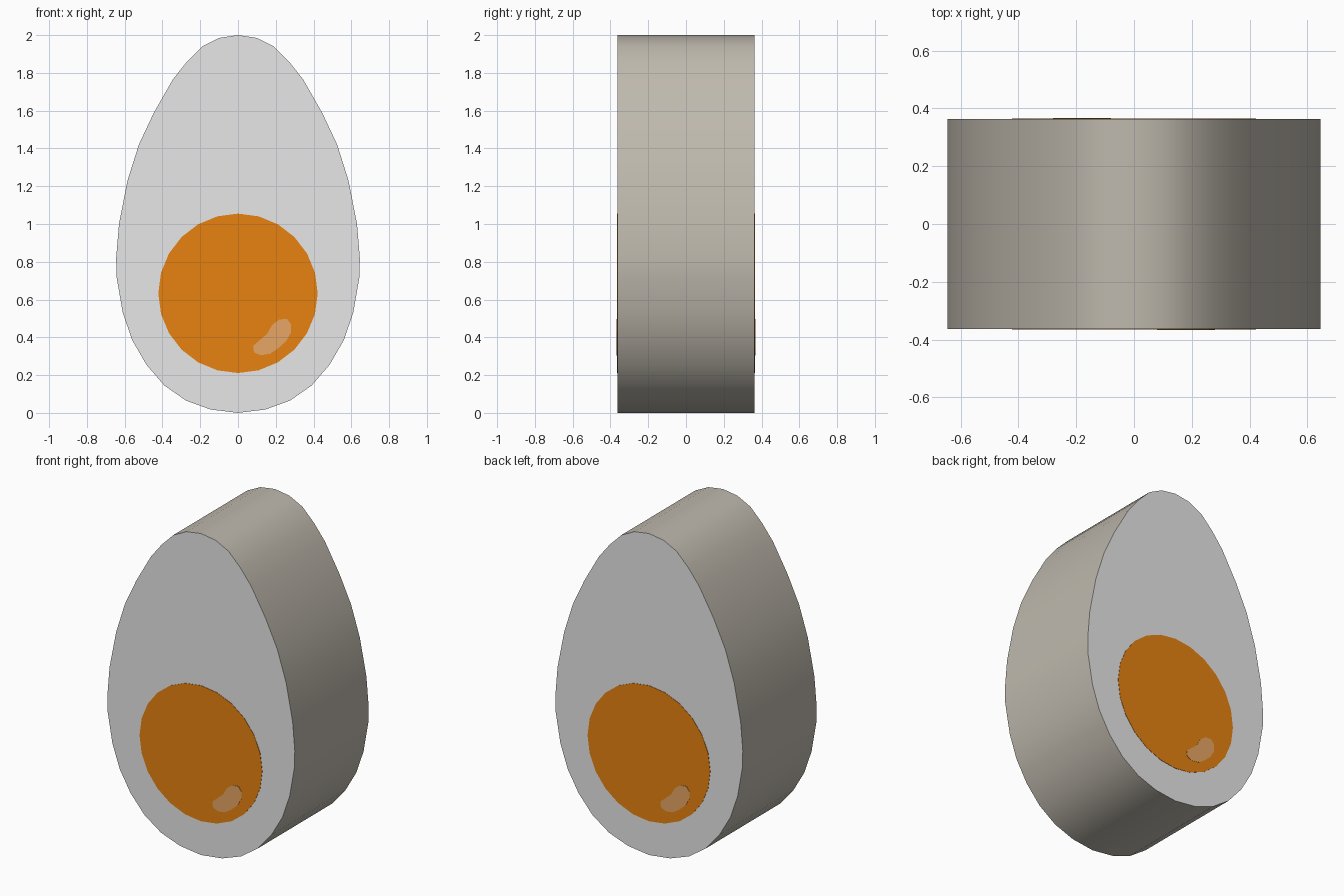
import bpy, bmesh, math

if "Cube" in bpy.data.objects:
    bpy.data.objects.remove(bpy.data.objects["Cube"])

DEPTH = 0.363  # half thickness of the slice


def material(name, rgb):
    m = bpy.data.materials.new(name)
    m.diffuse_color = (*rgb, 1.0)
    m.use_nodes = True
    m.node_tree.nodes["Principled BSDF"].inputs["Base Color"].default_value = m.diffuse_color
    return m


shell_mat = material("warm grey shell", (0.52, 0.485, 0.42))
white_mat = material("egg white", (0.8, 0.8, 0.8))
yolk_mat = material("orange yolk", (0.92, 0.258, 0.006))
shine_mat = material("pale orange shine", (0.93, 0.44, 0.15))


def prism(name, outline, y0, y1, mats, turn=1):
    """Extrude an x-z outline from y0 to y1; turn=-1 spins it half round z."""
    bm = bmesh.new()
    face = bm.faces.new([bm.verts.new((x * turn, y0 * turn, z)) for x, z in outline])
    ext = bmesh.ops.extrude_face_region(bm, geom=[face], use_keep_orig=True)
    verts = [g for g in ext["geom"] if isinstance(g, bmesh.types.BMVert)]
    bmesh.ops.translate(bm, verts=verts, vec=(0, (y1 - y0) * turn, 0))
    bmesh.ops.recalc_face_normals(bm, faces=bm.faces)
    # flat cut faces use the last material, the rim uses the first
    for f in bm.faces:
        f.material_index = len(mats) - 1 if abs(f.normal.y) > 0.9 else 0
    me = bpy.data.meshes.new(name)
    bm.to_mesh(me)
    bm.free()
    for m in mats:
        me.materials.append(m)
    ob = bpy.data.objects.new(name, me)
    bpy.context.collection.objects.link(ob)
    return ob


# Egg slice: half profile mirrored across x
half = [(0.10, 1.985), (0.19, 1.94), (0.27, 1.86), (0.345, 1.765), (0.445, 1.59),
        (0.525, 1.42), (0.585, 1.23), (0.63, 1.0), (0.645, 0.82), (0.643, 0.72),
        (0.61, 0.53), (0.56, 0.385), (0.485, 0.255), (0.39, 0.145),
        (0.275, 0.065), (0.145, 0.018)]
egg = [(0, 2.0)] + half + [(0, 0.0)] + [(-x, z) for x, z in reversed(half)]
body = prism("egg_slice", egg, -DEPTH, DEPTH, [shell_mat, white_mat])
bpy.context.view_layer.objects.active = body
body.select_set(True)
bpy.ops.object.shade_smooth_by_angle(angle=math.radians(35))

# Yolk disc and its shine, on both cut faces
N = 24
yolk = [(0.422 * math.sin(2 * math.pi * i / N), 0.633 + 0.422 * math.cos(2 * math.pi * i / N))
        for i in range(N)]
shine = [(0.08, 0.355), (0.115, 0.385), (0.155, 0.42), (0.18, 0.465), (0.22, 0.495),
         (0.26, 0.497), (0.28, 0.47), (0.28, 0.425), (0.255, 0.38), (0.21, 0.34),
         (0.17, 0.313), (0.12, 0.305), (0.085, 0.32)]
for side, turn in (("front", 1), ("back", -1)):
    prism(side + "_yolk", yolk, -DEPTH - 0.002, -DEPTH + 0.001, [yolk_mat], turn)
    prism(side + "_yolk_shine", shine, -DEPTH - 0.004, -DEPTH - 0.001, [shine_mat], turn)
